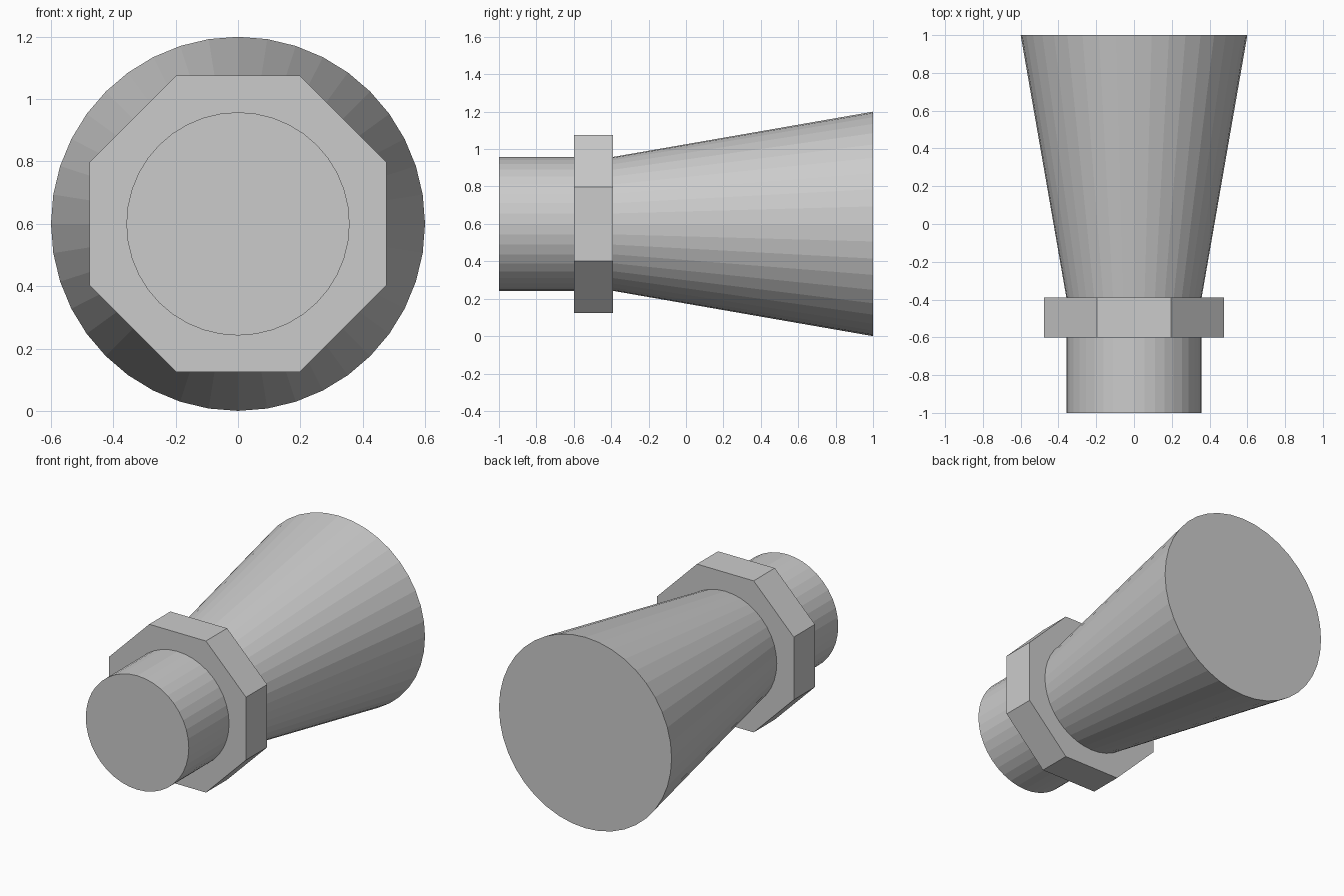
import bpy, math

if "Cube" in bpy.data.objects:
    bpy.data.objects.remove(bpy.data.objects["Cube"])

CZ = 0.6      # height of the shared axis
SIDES = 40


def section(name, y0, y1, r0, r1, sides, turn=0.0):
    """Capped prism or frustum along y, radius r0 at y0 and r1 at y1."""
    bpy.ops.mesh.primitive_cone_add(
        vertices=sides, radius1=r0, radius2=r1, depth=y1 - y0,
        end_fill_type='NGON', location=(0, (y0 + y1) / 2, CZ),
        rotation=(-math.pi / 2, 0, 0))
    ob = bpy.context.object
    ob.name = name
    # spin about the part's own axis
    ob.rotation_euler = (-math.pi / 2, 0, 0)
    if turn:
        for v in ob.data.vertices:
            x, y = v.co.x, v.co.y
            v.co.x = x * math.cos(turn) - y * math.sin(turn)
            v.co.y = x * math.sin(turn) + y * math.cos(turn)
    return ob


# Short pipe stub at the front
section("pipe_stub", -1.0, -0.6, 0.358, 0.358, SIDES)

# Octagonal collar with flats facing up, down and sideways
section("octagon_collar", -0.6, -0.39, 0.476 / math.cos(math.pi / 8),
        0.476 / math.cos(math.pi / 8), 8, math.pi / 8)

# Flared nozzle widening to the back
section("flared_nozzle", -0.39, 1.0, 0.358, 0.6, SIDES)
